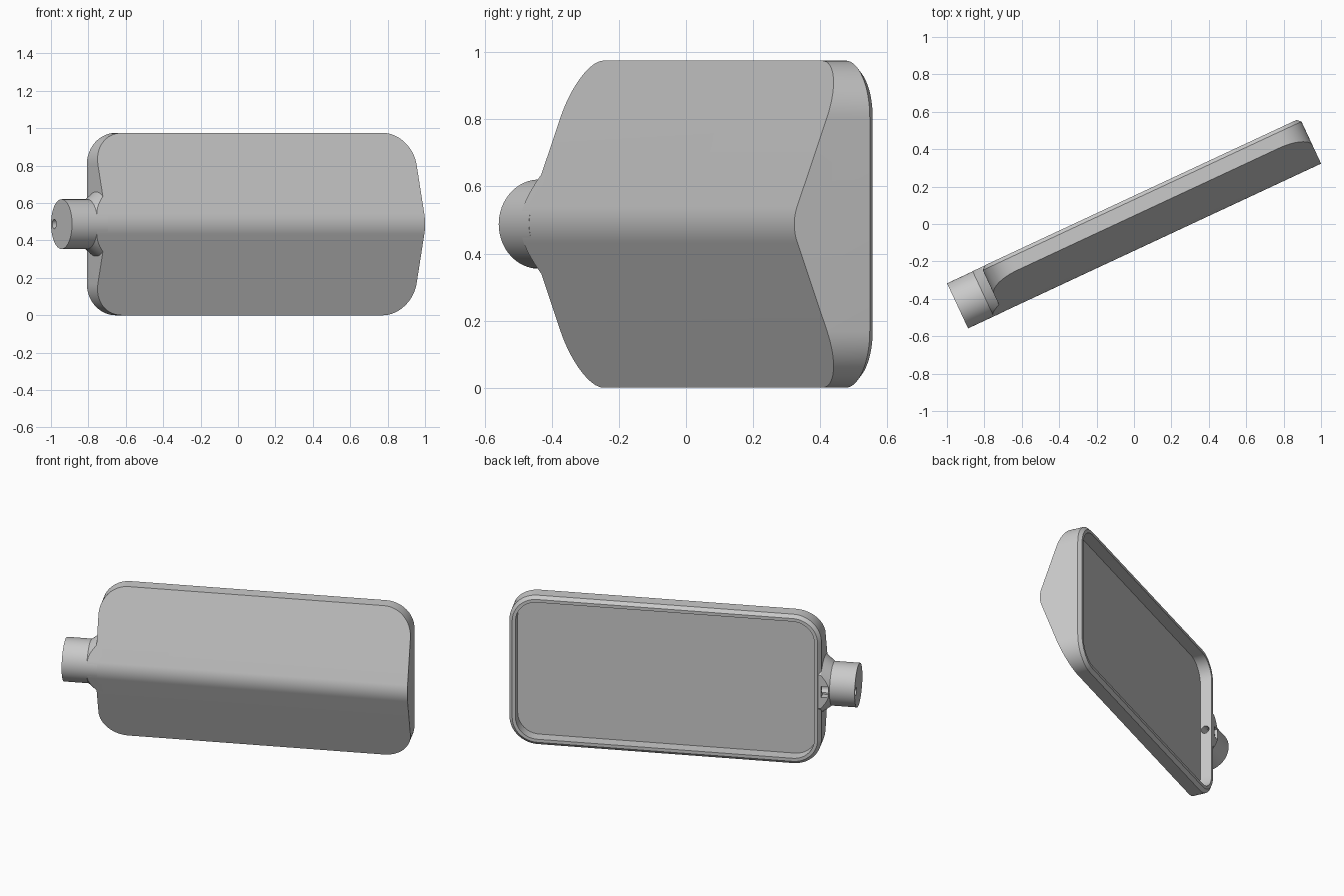
import bpy, bmesh, math
from mathutils import Matrix

if "Cube" in bpy.data.objects:
    bpy.data.objects.remove(bpy.data.objects["Cube"])

MID = 0.4875              # height of the centre line
LEFT, RIGHT = -0.837, 1.043
RIM, BACK, FLOOR = 0.118, 0.137, 0.063

grey = bpy.data.materials.new("plain_grey")
grey.use_nodes = True
COLOUR = (0.59, 0.59, 0.59, 1)
grey.diffuse_color = COLOUR
grey.node_tree.nodes["Principled BSDF"].inputs["Base Color"].default_value = COLOUR


def finish(name, bm):
    bmesh.ops.recalc_face_normals(bm, faces=bm.faces)
    mesh = bpy.data.meshes.new(name)
    bm.to_mesh(mesh)
    bm.free()
    mesh.materials.append(grey)
    ob = bpy.data.objects.new(name, mesh)
    bpy.context.collection.objects.link(ob)
    return ob


def loft(name, loops):
    """Skin equal-length loops of points and cap both ends."""
    bm = bmesh.new()
    rings = [[bm.verts.new(p) for p in loop] for loop in loops]
    n = len(rings[0])
    for a, b in zip(rings, rings[1:]):
        for i in range(n):
            j = (i + 1) % n
            bm.faces.new((a[i], a[j], b[j], b[i]))
    bm.faces.new(rings[0])
    bm.faces.new(rings[-1])
    return finish(name, bm)


def rounded(inset, y, steps=16):
    """Rounded rectangle in the x-z plane."""
    r = 0.17 - inset
    cx, hx = (LEFT + RIGHT) / 2, (RIGHT - LEFT) / 2 - inset - r
    hz = MID - inset - r
    pts = []
    for q, (sx, sz) in enumerate(((1, 1), (-1, 1), (-1, -1), (1, -1))):
        for i in range(steps + 1):
            a = math.pi / 2 * (q + i / steps)
            pts.append((cx + sx * hx + r * math.cos(a), y, MID + sz * hz + r * math.sin(a)))
    return pts


def circle(x, r, y=0.002, n=64):
    return [(x, y + r * math.cos(t), MID + r * math.sin(t))
            for t in (2 * math.pi * i / n for i in range(n))]


def block(name, x, y, z):
    return loft(name, [[(a, y[0], z[0]), (a, y[1], z[0]), (a, y[1], z[1]), (a, y[0], z[1])] for a in x])


def roof_shape(top, slope=0.37, bend=0.055):
    """Shallow roof-shaped front with a rounded ridge, closed at the given depth."""
    edge = 0.04 + slope * (0.5 - MID)
    roof = [(0.5, top), (0.5, edge)]
    for i in range(17):
        t = bend * (1 - i / 8)
        roof.append((t, 0.04 - slope * MID + slope * (t * t + bend * bend) / (2 * bend)))
    roof += [(-0.5, edge), (-0.5, top)]
    return loft("roof_shape", [[(x, y, MID + z) for z, y in roof] for x in (-1.2, 1.2)])


def boolean(ob, tool, operation):
    mod = ob.modifiers.new(operation.lower(), 'BOOLEAN')
    mod.operation, mod.object, mod.solver = operation, tool, 'EXACT'
    bpy.context.view_layer.objects.active = ob
    bpy.ops.object.modifier_apply(modifier=mod.name)
    bpy.data.objects.remove(tool)


# Tray: outer wall, chamfered rim, recess wall and recess floor
tray = loft("tray", [rounded(0, -0.3), rounded(0, RIM), rounded(0.02, BACK),
                     rounded(0.04, BACK), rounded(0.04, FLOOR)])
boolean(tray, roof_shape(0.3), 'INTERSECT')

# Neck with a flare that runs into the end wall, trimmed to the tray's section
neck = loft("neck", [circle(-1.04, 0.133), circle(LEFT + 0.01, 0.133)])
flare = loft("neck_flare", [circle(-0.89, 0.132), circle(LEFT, 0.172), circle(LEFT + 0.035, 0.175)])
boolean(flare, roof_shape(BACK - 0.001), 'INTERSECT')

# Cable hole through the neck and the end wall, and a slot behind the rim
for part in (tray, neck, flare):
    cutter = loft("hole_cutter", [circle(x, 0.025, 0.094, 24) for x in (-1.2, LEFT + 0.1)])
    boolean(part, cutter, 'DIFFERENCE')
for part in (neck, flare):
    cutter = block("slot_cutter", (-0.88, LEFT - 0.002), (0.09, 0.3), (MID - 0.035, MID + 0.035))
    boolean(part, cutter, 'DIFFERENCE')

# Shade and turn the whole model about the vertical axis
turn = Matrix.Rotation(math.radians(25), 4, 'Z')
for part in (tray, neck, flare):
    bpy.ops.object.select_all(action='DESELECT')
    part.data.transform(turn)
    part.select_set(True)
    bpy.context.view_layer.objects.active = part
    bpy.ops.object.shade_smooth_by_angle(angle=math.radians(25))
